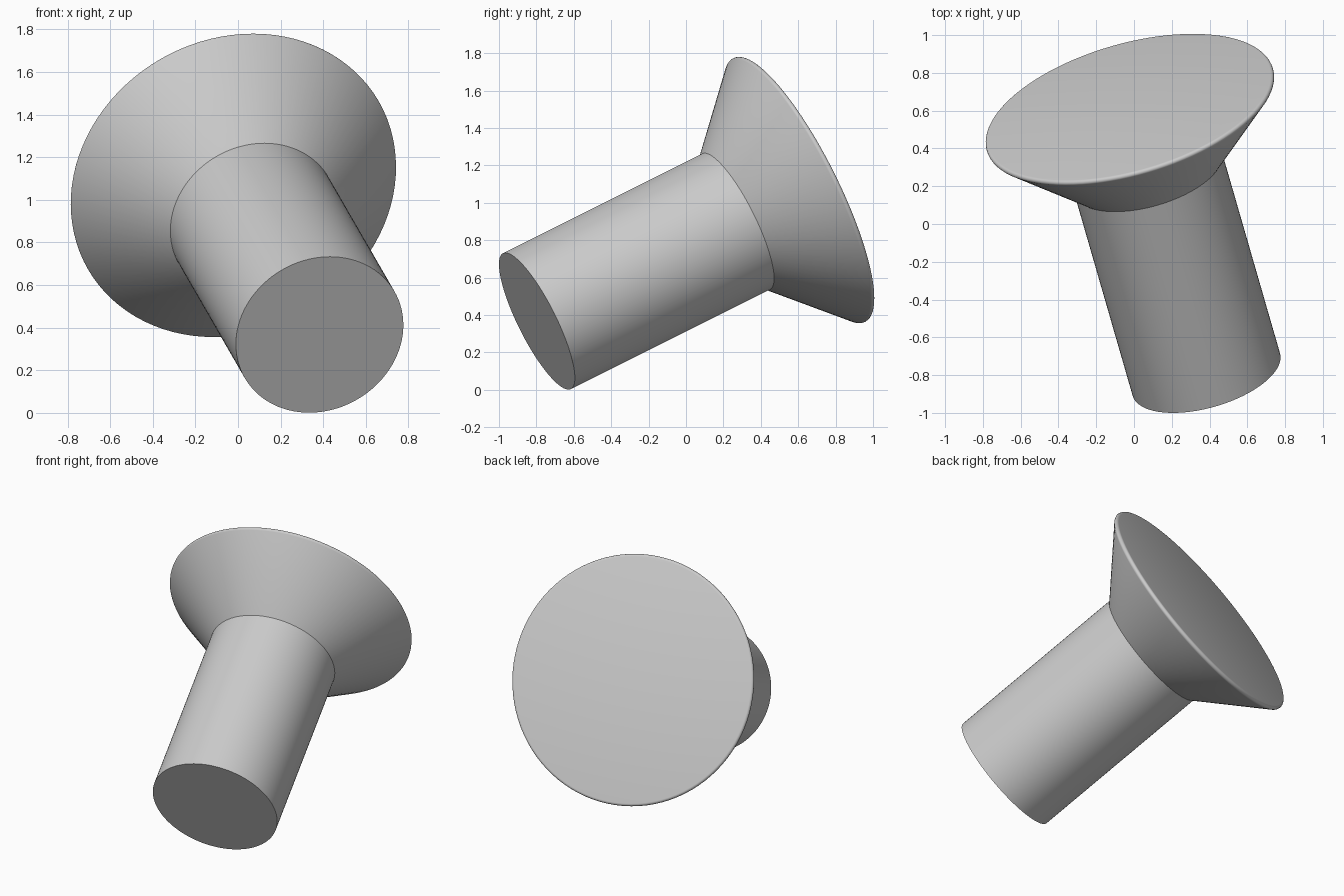
import bpy
import bmesh
from math import cos, sin, pi, radians
from mathutils import Matrix, Vector

cube = bpy.data.objects.get("Cube")
if cube:
    bpy.data.objects.remove(cube, do_unlink=True)

SEGMENTS = 96
SHANK_R, HEAD_R = 0.406, 0.788
SHANK_LEN, RIM = 1.23, 0.016

grey = bpy.data.materials.new("plain grey")
grey.use_nodes = True
colour = (0.6, 0.6, 0.6, 1)
grey.diffuse_color = colour
grey.node_tree.nodes["Principled BSDF"].inputs["Base Color"].default_value = colour

# Tilted axis running from the shank tip to the head
axis = Vector((-0.25, 0.866, 0.433))
pose = Matrix.Translation((0.383, -0.797, 0.367)) @ axis.to_track_quat("Z", "Y").to_matrix().to_4x4()


def lathe(name, profile):
    """Revolve (radius, height) points about the tilted axis."""
    bm = bmesh.new()
    verts = [bm.verts.new((r, 0, h)) for r, h in profile]
    edges = [bm.edges.new(pair) for pair in zip(verts, verts[1:])]
    bmesh.ops.spin(bm, geom=verts + edges, cent=(0, 0, 0), axis=(0, 0, 1),
                   angle=2 * pi, steps=SEGMENTS, use_duplicate=False)
    bmesh.ops.remove_doubles(bm, verts=bm.verts, dist=0.0001)
    bmesh.ops.recalc_face_normals(bm, faces=bm.faces)
    bm.transform(pose)
    mesh = bpy.data.meshes.new(name)
    bm.to_mesh(mesh)
    bm.free()
    obj = bpy.data.objects.new(name, mesh)
    bpy.context.collection.objects.link(obj)
    mesh.materials.append(grey)
    bpy.ops.object.select_all(action="DESELECT")
    obj.select_set(True)
    bpy.context.view_layer.objects.active = obj
    bpy.ops.object.shade_smooth_by_angle(angle=radians(30))
    # An open lower edge can flip the automatic normals, so check the end cap
    cap = max(mesh.polygons, key=lambda p: abs(p.normal.dot(axis)))
    outward = (cap.center - pose @ Vector((0, 0, SHANK_LEN))).dot(axis)
    if cap.normal.dot(axis) * outward < 0:
        mesh.flip_normals()


# Plain round shank, open where it joins the head
lathe("shank", [(0, 0), (SHANK_R, 0), (SHANK_R, SHANK_LEN)])

# Countersunk head with a 45 degree cone and a softly rounded rim
rim_r = HEAD_R - RIM
rim_h = SHANK_LEN + HEAD_R - SHANK_R + RIM * (2 ** 0.5 - 1)
rim = [(rim_r + RIM * cos(a), rim_h + RIM * sin(a))
       for a in (radians(-45 + 135 * i / 6) for i in range(7))]
lathe("countersunk_head", [(SHANK_R, SHANK_LEN)] + rim + [(0, rim_h + RIM)])
